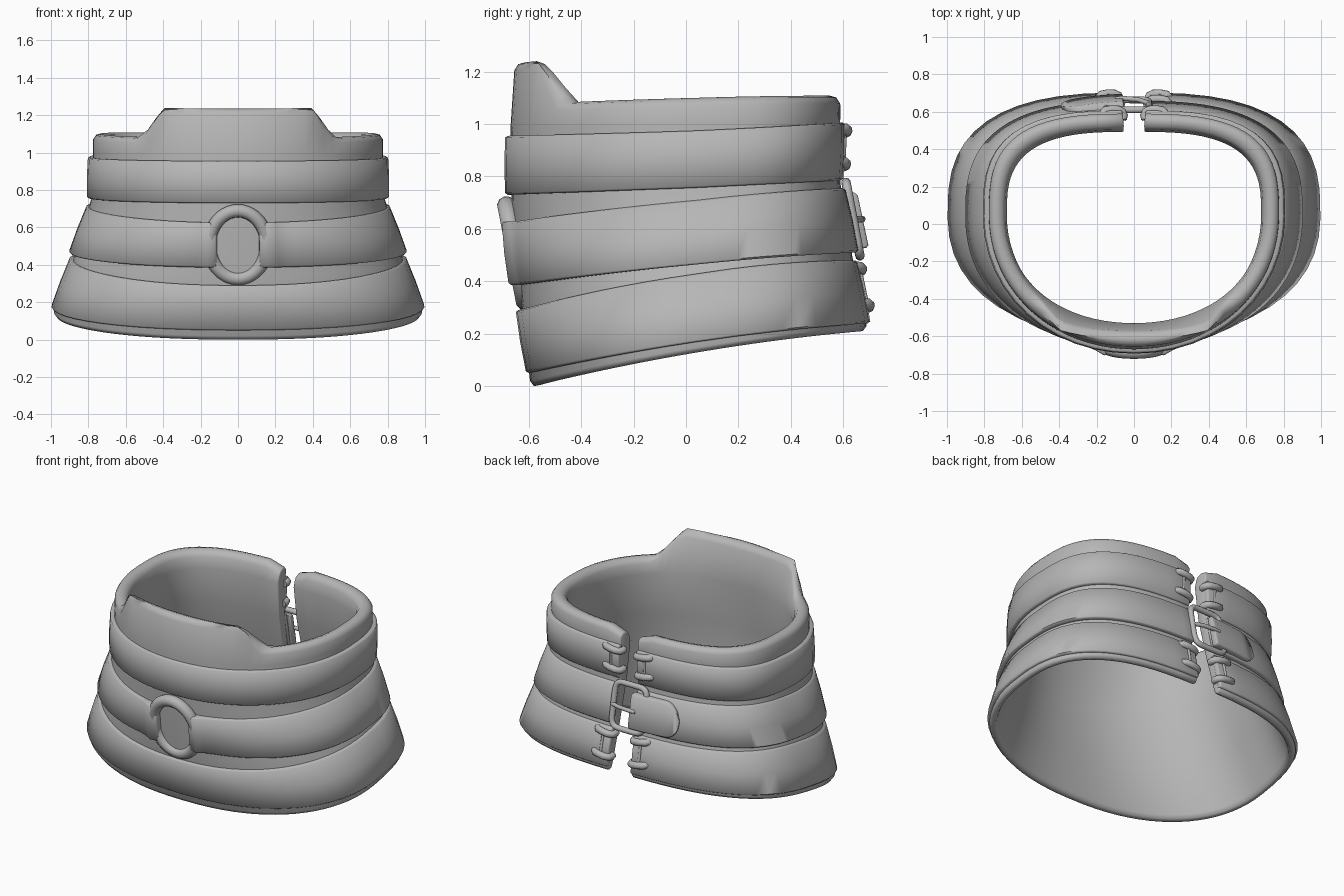
import bpy, bmesh, math

if "Cube" in bpy.data.objects:
    bpy.data.objects.remove(bpy.data.objects["Cube"])

GREY = (0.47, 0.47, 0.47, 1)
mat = bpy.data.materials.new("plain grey")
mat.use_nodes = True
mat.diffuse_color = GREY
mat.node_tree.nodes["Principled BSDF"].inputs["Base Color"].default_value = GREY

YC = 0.05   # depth at which the collar is widest
GAP = 0.06  # half width of the back opening

# Levels: half width, front y, back y, z at front / side / back, roundness front / back
BOTTOM = (.985, -.595, .69, 0, .13, .21, 2.28, 2.75)
SEAM_LOW = (.875, -.63, .635, .335, .445, .495, 2.2, 2.8)
SEAM_HIGH = (.785, -.665, .59, .68, .75, .77, 2.08, 2.9)
NECK = (.775, -.67, .588, .98, 1.0, 1.0, 2.05, 3.0)
TOP = (.775, -.655, .59, 1.075, 1.1, 1.108, 2.08, 3.0)
LOW_BELT = ((1.0, -.61, .705, .05, .17, .24, 2.28, 2.75), (.9, -.65, .655, .29, .43, .48, 2.22, 2.8))
MID_BELT = ((.905, -.655, .66, .385, .465, .51, 2.22, 2.75), (.81, -.685, .608, .625, .71, .755, 2.1, 2.9))
HIGH_BELT = ((.808, -.69, .6, .73, .757, .785, 2.08, 2.95), (.803, -.69, .608, .955, .975, 1.005, 2.05, 3.0))


def mix(pair, u):
    return tuple(a + (b - a) * u for a, b in zip(*pair))


def flare(level):
    """The back opening widens towards the bottom."""
    return 1 + .5 * (1.1 - level[5])


def angle_at(level, x, back):
    """Angle round a level (0 = front) where it reaches x."""
    n = level[7] if back else level[6]
    a = math.asin(min(1, abs(x) / level[0]) ** (n / 2))
    return math.copysign(math.pi - a if back else a, x)


def end_angle(level, x, back):
    return angle_at(level, x * flare(level) if back else x, back)


def point(level, phi, off=0, dz=0):
    rx, yf, yb, zf, zs, zb, nf, nb = level
    s, c = math.sin(phi), math.cos(phi)
    n = nb if c < 0 else nf
    px = math.copysign(abs(s) ** (2 / n), s)
    py = -math.copysign(abs(c) ** (2 / n), c)
    reach = (yb - YC if py > 0 else YC - yf) + off
    z = zs + (zb - zf) / 2 * py + ((zb + zf) / 2 - zs) * py * py
    return [px * (rx + off), YC + reach * py, z + dz]


def finish(obj):
    obj.data.materials.clear()
    obj.data.materials.append(mat)
    bpy.ops.object.select_all(action='DESELECT')
    obj.select_set(True)
    bpy.context.view_layer.objects.active = obj
    bpy.ops.object.shade_smooth_by_angle(angle=math.radians(65))
    return obj


def strip(name, section, start, end, cols=48, adjust=None):
    """Sweep a closed section round the collar between two (x, is_back) ends."""
    bm = bmesh.new()
    grid = []
    for i in range(cols + 1):
        k = i / cols
        column = []
        for level, off, dz in (section(k) if callable(section) else section):
            a, b = end_angle(level, *start), end_angle(level, *end)
            p = point(level, a + (b - a) * k, off, dz)
            if adjust:
                p = adjust(p, level, off)
            column.append(bm.verts.new(p))
        grid.append(column)
    m = len(grid[0])
    for c, d in zip(grid, grid[1:]):
        for j in range(m):
            bm.faces.new((c[j], d[j], d[(j + 1) % m], c[(j + 1) % m]))
    caps = [bm.faces.new(grid[0]), bm.faces.new(grid[-1][::-1])]
    bmesh.ops.recalc_face_normals(bm, faces=bm.faces)
    bmesh.ops.bevel(bm, geom=[e for f in caps for e in f.edges], offset=.008, segments=2,
                    profile=.5, affect='EDGES', clamp_overlap=True)
    mesh = bpy.data.meshes.new(name)
    bm.to_mesh(mesh)
    bm.free()
    obj = bpy.data.objects.new(name, mesh)
    bpy.context.collection.objects.link(obj)
    return finish(obj)


def tube(name, pts, r, cyclic=False):
    curve = bpy.data.curves.new(name, 'CURVE')
    curve.dimensions = '3D'
    curve.bevel_depth, curve.bevel_resolution = r, 3
    curve.use_fill_caps = True
    spline = curve.splines.new('POLY')
    spline.points.add(len(pts) - 1)
    for sp, p in zip(spline.points, pts):
        sp.co = (*p, 1)
    spline.use_cyclic_u = cyclic
    obj = bpy.data.objects.new(name, curve)
    bpy.context.collection.objects.link(obj)
    bpy.ops.object.select_all(action='DESELECT')
    obj.select_set(True)
    bpy.context.view_layer.objects.active = obj
    bpy.ops.object.convert(target='MESH')
    return finish(bpy.context.view_layer.objects.active)


def belt_section(belt):
    rows = ((0, -.03), (0, -.01), (.03, 0), (.5, .003), (.97, 0), (1, -.01), (1, -.03))
    return [(mix(belt, u), off, 0) for u, off in rows]


# Collar body: raised chin rest in front and rounded corners at the back
def shape_rim(p, level, off):
    x = abs(p[0])
    if p[1] < YC:
        if level is TOP:
            lift = max(0, min(1, (.51 - x) / .11))
            p[2] += .16 * lift
            if off < -.03:
                p[1] -= .05 * lift * min(1, (x / .4) ** 2)
        elif level is NECK and off < 0:
            p[1] += .045 * max(0, 1 - (x / .6) ** 2)
    elif level is TOP:
        p[2] -= .03 * max(0, (.12 - x) / .06) ** 2
    return p


body = [(BOTTOM, -.04, .005), (BOTTOM, -.015, 0), (BOTTOM, 0, .02),
        (SEAM_LOW, 0, 0), (SEAM_HIGH, 0, 0), (NECK, 0, 0),
        (TOP, 0, -.03), (TOP, -.015, -.007), (TOP, -.04, 0), (TOP, -.07, -.01), (TOP, -.085, -.035),
        (NECK, -.095, 0), (SEAM_HIGH, -.075, 0), (SEAM_LOW, -.06, 0), (BOTTOM, -.05, .03)]
strip("collar_body", body, (-GAP, True), (GAP, True), 80, shape_rim)

# Upper and lower belts
for name, belt in (("upper_belt", HIGH_BELT), ("lower_belt", LOW_BELT)):
    strip(name, belt_section(belt), (-GAP, True), (GAP, True))


# Middle belt halves, each folding over the front ring
def fold(p, level, off):
    if p[1] < 0 and off > -.02:
        p[1] -= .03 * math.exp(-((abs(p[0]) - .16) / .045) ** 2)
    return p


for side, sign in (("left", 1), ("right", -1)):
    strip(f"middle_belt_{side}", belt_section(MID_BELT), (.115 * sign, False), (GAP * sign, True), 56, fold)

# Front ring, leaning with the collar
ring = []
for i in range(40):
    a = math.tau * i / 40
    ring.append((.154 * math.cos(a), -.65 - .035 * math.sin(a), .507 + .182 * math.sin(a)))
tube("front_ring", ring, .036, True)

# Back buckle: frame, strap tip and prong
frame = []
for i in range(48):
    a = math.tau * i / 48
    c, s = math.cos(a), math.sin(a)
    z = .14 * math.copysign(abs(s) ** .35, s)
    frame.append((-.035 + .115 * math.copysign(abs(c) ** .35, c), .637 - .19 * z, .637 + z))
tube("buckle_frame", frame, .018, True)


def tip_section(k):
    q = max(0, (k - .65) / .35)
    w = .43 * math.sqrt(max(.02, 1 - q * q))
    lift = .042 - .02 * k
    rows = ((-w, 0), (-w, lift - .01), (-w * .9, lift), (w * .9, lift), (w, lift - .01), (w, 0))
    return [(mix(MID_BELT, .5 + u), off, 0) for u, off in rows]


strip("strap_tip", tip_section, (-.045, True), (-.31, True), 24)
tube("buckle_prong", [(.08, .645, .635), (.02, .665, .637), (-.06, .672, .637), (-.1, .667, .637)], .013)

# Lacing stitches at the back ends of the upper and lower belts
for name, belt in (("upper", HIGH_BELT), ("lower", LOW_BELT)):
    for side, sign in (("left", 1), ("right", -1)):
        cord = []
        for n, u in enumerate((.25, .83)):
            level = mix(belt, u)
            edge = GAP * flare(level)
            path = []
            for dx, off in ((.105, -.018), (.09, .002), (.055, .007), (.02, .005),
                            (-.002, -.006), (-.01, -.025), (-.005, -.045)):
                x = edge + dx
                p = point(level, angle_at(level, x, True), off)
                path.append((sign * x, p[1], p[2] + dx * .15))
            tube(f"{name}_stitch_{side}_{n + 1}", path, .022)
            cord.append((path[2][0], path[2][1] - .008, path[2][2]))
        tube(f"{name}_cord_{side}", cord, .009)
